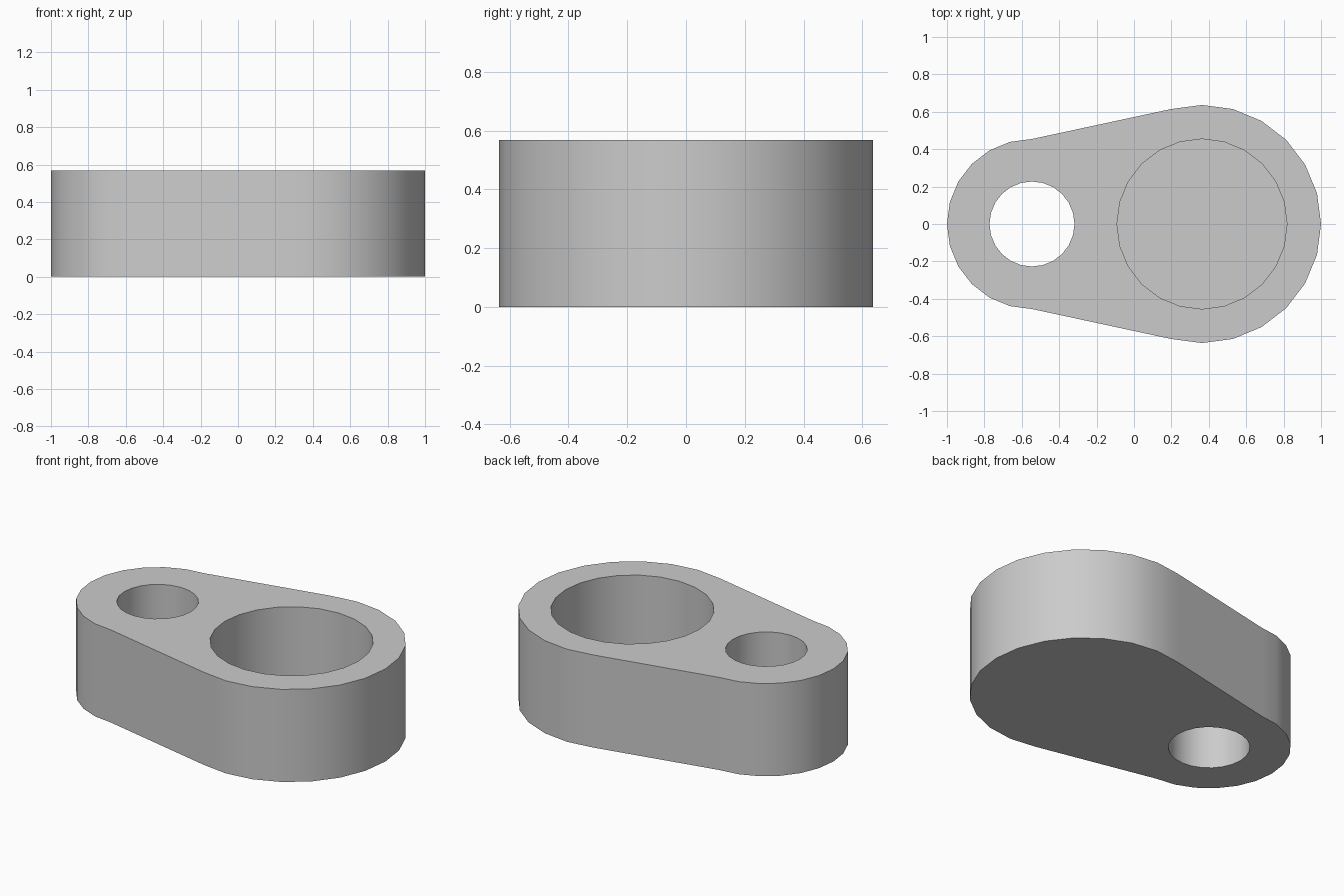
import bpy
import bmesh
from math import cos, sin, radians

cube = bpy.data.objects.get("Cube")
if cube:
    bpy.data.objects.remove(cube, do_unlink=True)

# Dimensions
U = 1 / 22
SMALL_X, BIG_X = -12 * U, 8 * U
SMALL_R, BIG_R = 10 * U, 14 * U
HEIGHT, FLOOR = 12.5 * U, 2.5 * U

grey = bpy.data.materials.new("light_grey")
grey.use_nodes = True
grey.diffuse_color = (0.6, 0.6, 0.6, 1)
grey.node_tree.nodes["Principled BSDF"].inputs["Base Color"].default_value = (0.6, 0.6, 0.6, 1)


def arc(x, r, start, end):
    """Points on a circle centred at (x, 0), every 15 degrees."""
    return [(x + r * cos(radians(a)), r * sin(radians(a))) for a in range(start, end + 1, 15)]


def prism(name, outline, z0, z1):
    """Extrude a flat outline from z0 up to z1."""
    bm = bmesh.new()
    base = bm.faces.new([bm.verts.new((x, y, z0)) for x, y in outline])
    top = bmesh.ops.extrude_face_region(bm, geom=[base], use_keep_orig=True)["geom"]
    bmesh.ops.translate(bm, vec=(0, 0, z1 - z0),
                        verts=[g for g in top if isinstance(g, bmesh.types.BMVert)])
    bmesh.ops.recalc_face_normals(bm, faces=bm.faces)
    mesh = bpy.data.meshes.new(name)
    bm.to_mesh(mesh)
    bm.free()
    mesh.materials.append(grey)
    obj = bpy.data.objects.new(name, mesh)
    bpy.context.collection.objects.link(obj)
    return obj


# Tapered body with a large and a small rounded end
link_body = prism("link_body",
                  arc(BIG_X, BIG_R, -105, 105) + arc(SMALL_X, SMALL_R, 90, 270),
                  0, HEIGHT)

# Small through hole and large blind pocket
cutters = [
    prism("through_hole_cutter", arc(SMALL_X, 5 * U, 0, 345), -0.1, HEIGHT + 0.1),
    prism("pocket_cutter", arc(BIG_X, 10 * U, 0, 345), FLOOR, HEIGHT + 0.1),
]
bpy.ops.object.select_all(action="DESELECT")
bpy.context.view_layer.objects.active = link_body
link_body.select_set(True)
for cutter in cutters:
    cutter.hide_render = True
    mod = link_body.modifiers.new(cutter.name, "BOOLEAN")
    mod.operation = "DIFFERENCE"
    mod.solver = "EXACT"
    mod.object = cutter
    bpy.ops.object.modifier_apply(modifier=mod.name)
    bpy.data.objects.remove(cutter, do_unlink=True)

# Smooth round walls, crisp rims
bpy.ops.object.shade_smooth_by_angle(angle=radians(30))
